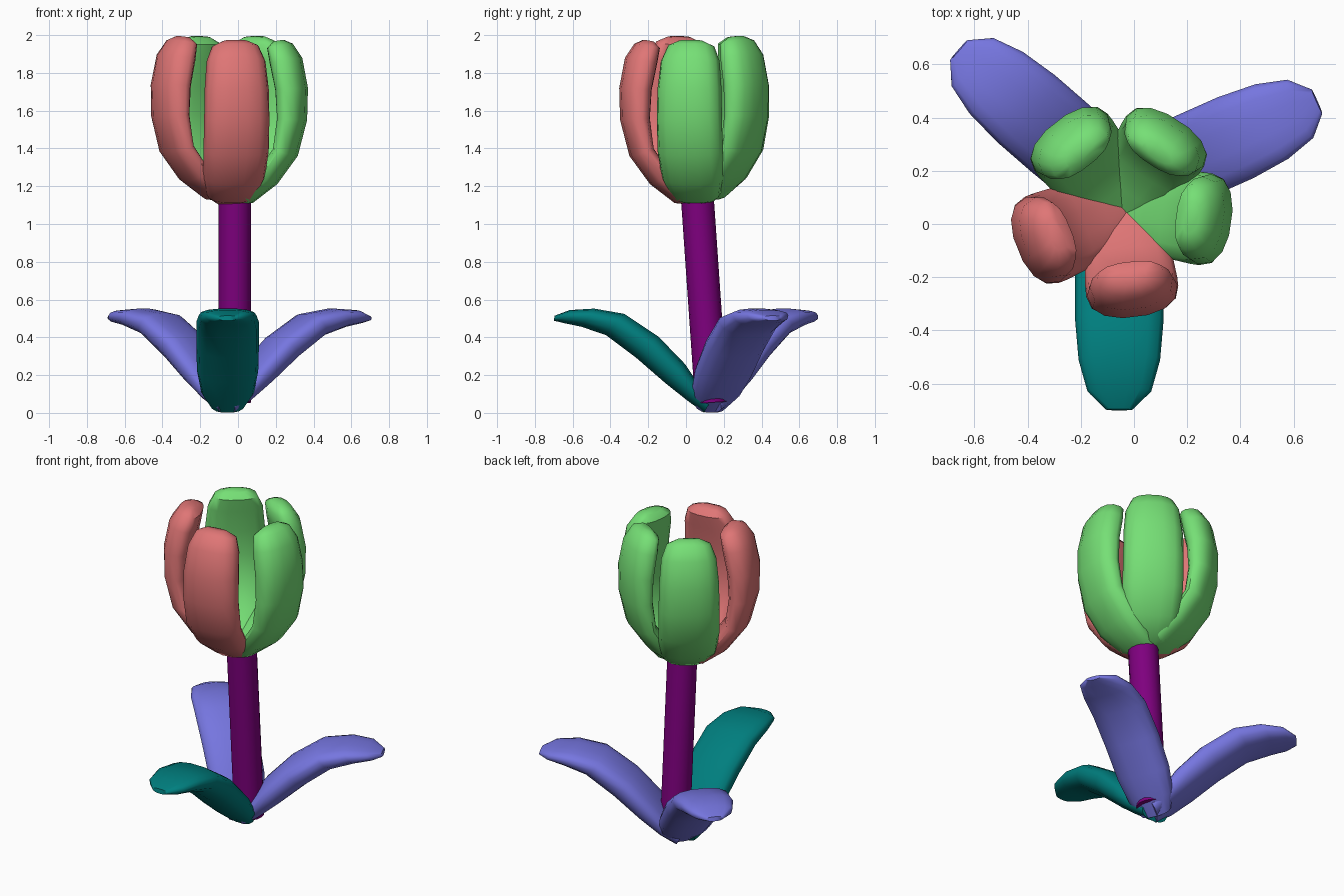
import bpy, bmesh, math
from mathutils import Matrix, Vector

cube = bpy.data.objects.get("Cube")
if cube:
    bpy.data.objects.remove(cube, do_unlink=True)


def material(name, rgb):
    m = bpy.data.materials.new(name)
    m.use_nodes = True
    color = (*rgb, 1)
    m.diffuse_color = color
    m.node_tree.nodes["Principled BSDF"].inputs["Base Color"].default_value = color
    return m


green = material("petal green", (0.18, 0.74, 0.18))
red = material("petal red", (0.74, 0.18, 0.18))
blue = material("leaf blue", (0.18, 0.18, 0.74))
teal = material("leaf teal", (0, 0.21, 0.21))
purple = material("stem purple", (0.21, 0, 0.21))


def finish(name, bm, mat):
    bmesh.ops.recalc_face_normals(bm, faces=bm.faces)
    mesh = bpy.data.meshes.new(name)
    bm.to_mesh(mesh)
    bm.free()
    mesh.materials.append(mat)
    obj = bpy.data.objects.new(name, mesh)
    bpy.context.collection.objects.link(obj)
    bpy.context.view_layer.objects.active = obj
    bpy.ops.object.select_all(action="DESELECT")
    obj.select_set(True)
    bpy.ops.object.shade_smooth_by_angle(angle=math.radians(50))
    return obj


def blade(name, rows, base, degrees, mat, stretch=1):
    """Loft along +x: each row is outer x, outer z, inner x, inner z, half width."""
    bm = bmesh.new()
    sides = 14
    rings = []
    for ox, oz, ix, iz, width in rows:
        outer, inner = Vector((ox, 0, oz)), Vector((ix, 0, iz))
        edge = inner.lerp(outer, 0.38)
        ring = []
        for i in range(sides):
            a = math.tau * i / sides
            s, c = math.sin(a), math.cos(a)
            depth = abs(s) ** 0.85
            p = edge.lerp(outer if s > 0 else inner, depth)
            p.y = width * math.copysign(abs(c) ** 0.85, c)
            p.x *= stretch
            ring.append(bm.verts.new(p))
        rings.append(ring)
    for a, b in zip(rings, rings[1:]):
        for i in range(sides):
            j = (i + 1) % sides
            bm.faces.new((a[i], a[j], b[j], b[i]))
    bm.faces.new(rings[0])
    bm.faces.new(rings[-1])
    turn = Matrix.Translation(base) @ Matrix.Rotation(math.radians(degrees), 4, "Z")
    bm.transform(turn)
    return finish(name, bm, mat)


# Cupped petals around the stem top
petal_rows = [
    (-0.01, 1.095, -0.01, 1.15, 0.08),
    (0.12, 1.11, 0.06, 1.20, 0.135),
    (0.25, 1.21, 0.15, 1.27, 0.165),
    (0.36, 1.36, 0.24, 1.40, 0.174),
    (0.41, 1.55, 0.26, 1.56, 0.174),
    (0.415, 1.72, 0.25, 1.71, 0.171),
    (0.385, 1.88, 0.22, 1.85, 0.157),
    (0.335, 1.955, 0.205, 1.93, 0.125),
    (0.29, 1.975, 0.235, 1.965, 0.065),
]
petals = [
    ("petal_front", -83, 0, red, 1),
    ("petal_left", -8, 0, green, 1),
    ("petal_back_left", 57, 0.02, green, 0.94),
    ("petal_back_right", 128, 0.02, green, 0.98),
    ("petal_right", 202, 0.02, red, 1.02),
]
for name, degrees, lift, mat, stretch in petals:
    blade(name, petal_rows, (-0.045, 0.062, lift), degrees, mat, stretch)

# Arching leaves at the ground
leaf_rows = [
    (0.02, 0.0, -0.02, 0.07, 0.09),
    (0.11, 0.065, 0.04, 0.14, 0.14),
    (0.23, 0.16, 0.12, 0.26, 0.162),
    (0.38, 0.29, 0.26, 0.405, 0.166),
    (0.54, 0.41, 0.44, 0.525, 0.166),
    (0.67, 0.455, 0.60, 0.553, 0.153),
    (0.765, 0.475, 0.73, 0.545, 0.12),
    (0.815, 0.488, 0.81, 0.515, 0.05),
]
blade("leaf_front", leaf_rows, (-0.055, 0.115, 0), -90, teal)
blade("leaf_left", leaf_rows, (-0.055, 0.13, 0), 24, blue)
blade("leaf_right", leaf_rows, (-0.045, 0.12, 0), 139, blue)

# Slightly leaning stem
bottom, top = Vector((-0.017, 0.135, 0.055)), Vector((-0.017, 0.06, 1.14))
axis = top - bottom
bm = bmesh.new()
bmesh.ops.create_cone(bm, cap_ends=True, segments=16, radius1=0.087,
                      radius2=0.087, depth=axis.length)
lean = axis.to_track_quat("Z", "Y").to_matrix().to_4x4()
bm.transform(Matrix.Translation((bottom + top) / 2) @ lean)
finish("stem", bm, purple)
